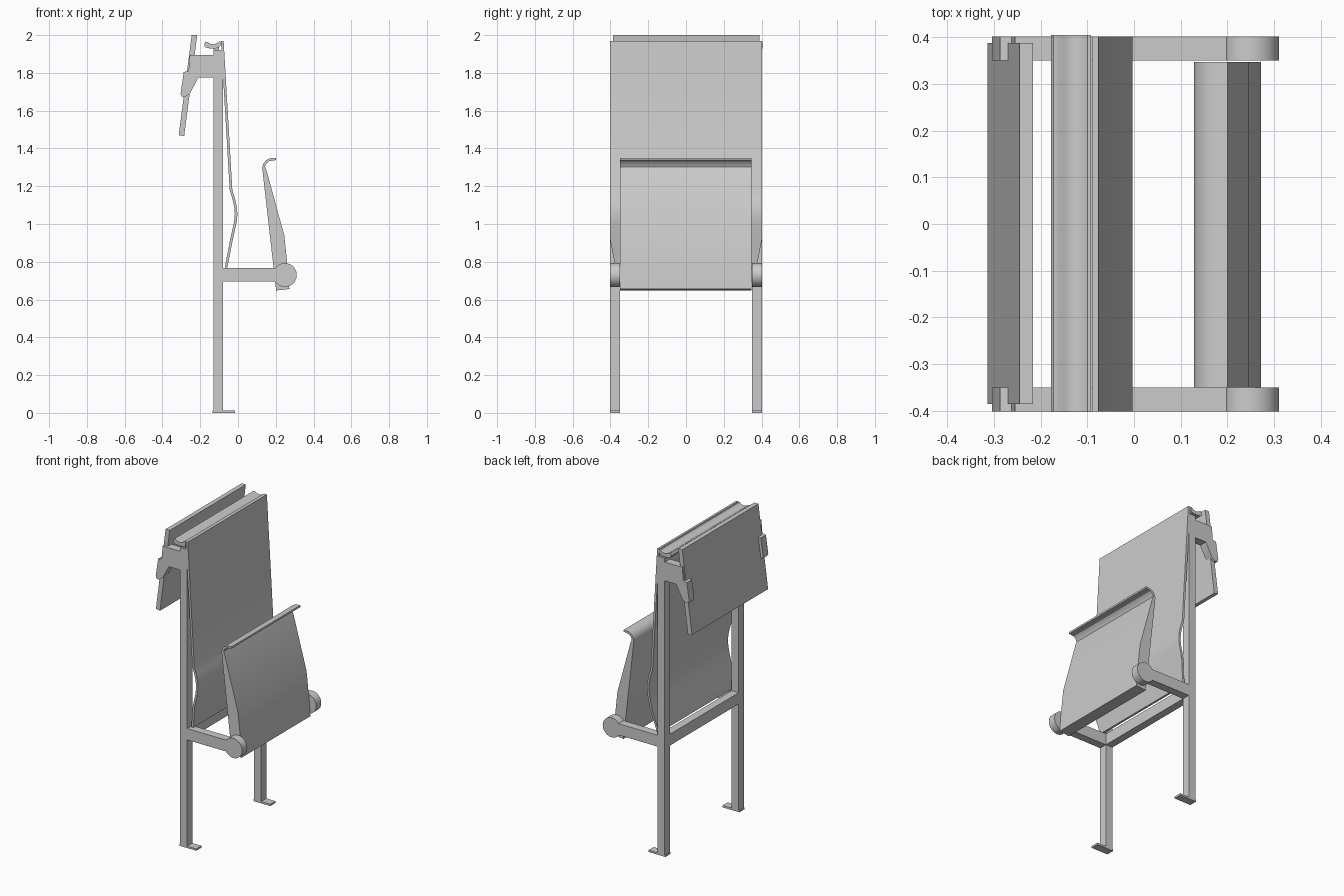
import bpy, bmesh, math

if "Cube" in bpy.data.objects:
    bpy.data.objects.remove(bpy.data.objects["Cube"])


def extrude(name, profile, y0, y1):
    """Extrude an (x, z) outline along y into a closed solid."""
    bm = bmesh.new()
    a = [bm.verts.new((x, y0, z)) for x, z in profile]
    b = [bm.verts.new((x, y1, z)) for x, z in profile]
    n = len(profile)
    bm.faces.new(a)
    bm.faces.new(b[::-1])
    for i in range(n):
        j = (i + 1) % n
        bm.faces.new((a[j], a[i], b[i], b[j]))
    bmesh.ops.recalc_face_normals(bm, faces=bm.faces)
    mesh = bpy.data.meshes.new(name)
    bm.to_mesh(mesh)
    bm.free()
    ob = bpy.data.objects.new(name, mesh)
    bpy.context.collection.objects.link(ob)
    return ob


def rect(x0, x1, z0, z1):
    return [(x0, z0), (x1, z0), (x1, z1), (x0, z1)]


def circle(cx, cz, r, n=40):
    return [(cx + r * math.cos(2 * math.pi * i / n),
             cz + r * math.sin(2 * math.pi * i / n)) for i in range(n)]


# Side frames: foot, post, arm, pivot disc and desk bracket
bracket = [(-0.255, 1.895), (-0.08, 1.895), (-0.08, 1.775), (-0.21, 1.775),
           (-0.255, 1.69), (-0.28, 1.672), (-0.298, 1.675), (-0.304, 1.69),
           (-0.287, 1.805), (-0.262, 1.81)]
for side, y0, y1 in (("left", -0.402, -0.35), ("right", 0.35, 0.402)):
    extrude(side + "_foot", rect(-0.135, -0.015, 0, 0.012), y0, y1)
    extrude(side + "_post", rect(-0.13, -0.08, 0.01, 1.92), y0, y1)
    extrude(side + "_arm", rect(-0.08, 0.22, 0.695, 0.768), y0, y1)
    extrude(side + "_pivot", circle(0.248, 0.73, 0.063), y0, y1)
    extrude(side + "_bracket", bracket, y0, y1)

# Rear cross rail joining the posts
extrude("cross_rail", rect(-0.13, -0.08, 0.695, 0.768), -0.35, 0.35)

# Thin backrest with lumbar bulge, narrowing at the bottom
front = [(-0.076, 1.968), (-0.03, 1.18), (-0.016, 1.135), (-0.006, 1.09),
         (-0.003, 1.05), (-0.007, 1.01), (-0.027, 0.92), (-0.056, 0.77)]
back = [(x - 0.014, z) for x, z in reversed(front)]
backrest = extrude("backrest", front + back, -0.402, 0.402)
for v in backrest.data.vertices:
    if v.co.z < 0.8:
        v.co.y *= 0.93

# Folded seat with curled front lip
seat = [(0.2, 1.35), (0.17, 1.348), (0.15, 1.339), (0.135, 1.322),
        (0.128, 1.298), (0.188, 0.77), (0.202, 0.648), (0.272, 0.656),
        (0.262, 0.78), (0.245, 0.94), (0.152, 1.28), (0.143, 1.303),
        (0.15, 1.32), (0.165, 1.333), (0.2, 1.338)]
extrude("seat", seat, -0.35, 0.347)

# Grooved tray along the top
tray = [(-0.178, 1.955), (-0.172, 1.965), (-0.162, 1.964), (-0.148, 1.955),
        (-0.13, 1.951), (-0.112, 1.956), (-0.1, 1.966), (-0.092, 1.966),
        (-0.092, 1.945), (-0.1, 1.935), (-0.115, 1.93), (-0.15, 1.93),
        (-0.17, 1.934), (-0.178, 1.943)]
extrude("top_tray", tray, -0.403, 0.405)
for side, y0, y1 in (("left", -0.39, -0.36), ("right", 0.36, 0.39)):
    extrude(side + "_tray_mount", rect(-0.13, -0.1, 1.9, 1.935), y0, y1)

# Folded writing panel behind the backrest
extrude("writing_panel", [(-0.245, 2.0), (-0.216, 2.0), (-0.285, 1.465),
                          (-0.314, 1.47)], -0.386, 0.388)

bpy.ops.object.select_all(action='SELECT')
bpy.context.view_layer.objects.active = backrest
bpy.ops.object.shade_smooth_by_angle(angle=math.radians(30))
